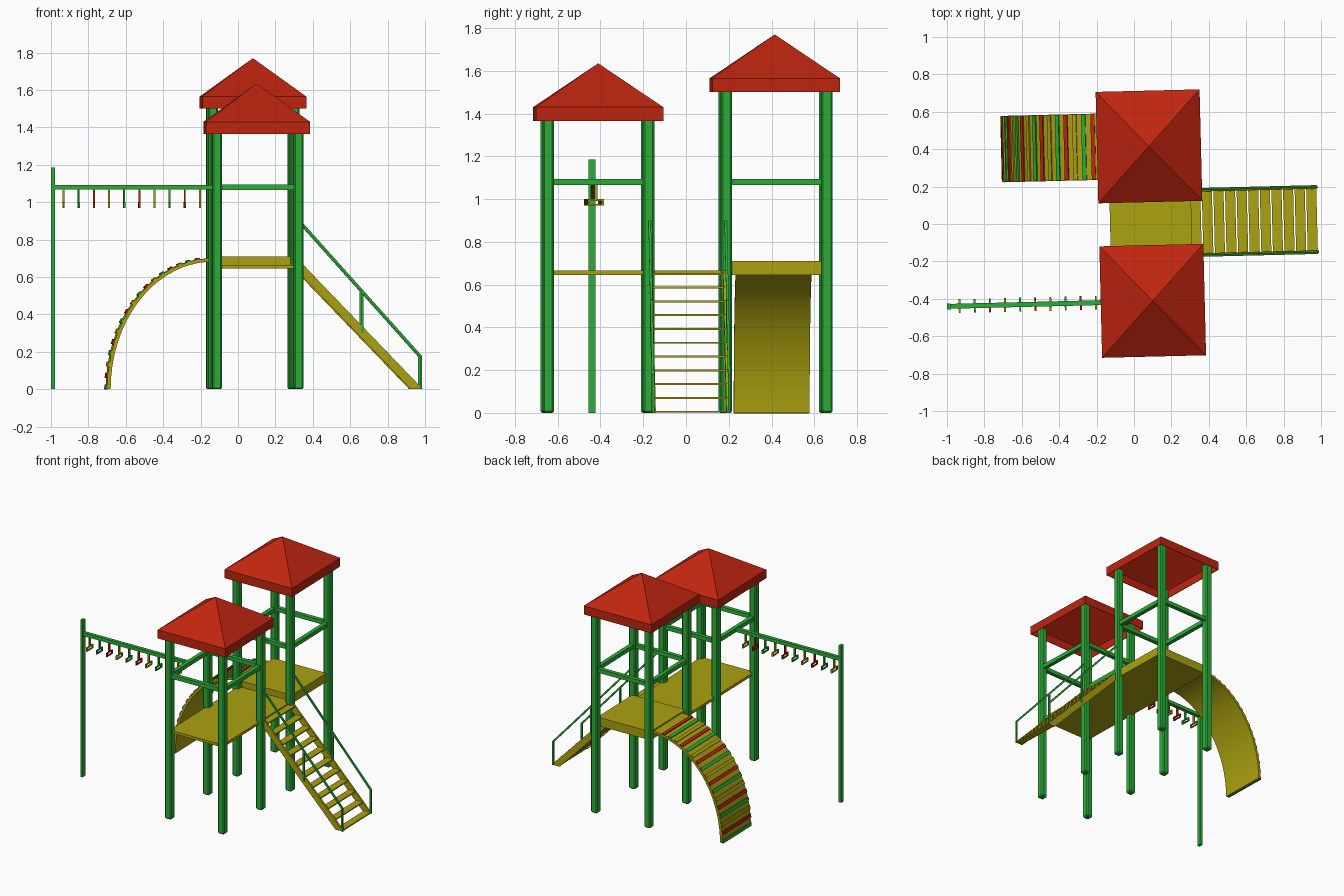
import bpy, bmesh, math
from mathutils import Matrix, Vector

if "Cube" in bpy.data.objects:
    bpy.data.objects.remove(bpy.data.objects["Cube"])

TURN = Matrix.Rotation(0.0244, 4, 'Z')   # whole set sits slightly turned


def material(name, col):
    m = bpy.data.materials.new(name)
    m.diffuse_color = (*col, 1)
    m.use_nodes = True
    m.node_tree.nodes["Principled BSDF"].inputs["Base Color"].default_value = m.diffuse_color
    return m


GREEN = material("green", (0.025, 0.42, 0.04))
RED = material("red", (0.52, 0.018, 0.005))
YELLOW = material("yellow", (0.41, 0.36, 0.005))
CYCLE = [RED, GREEN, YELLOW]


def finish(bm, name, mat):
    bmesh.ops.recalc_face_normals(bm, faces=bm.faces)
    bm.transform(TURN)
    me = bpy.data.meshes.new(name)
    bm.to_mesh(me)
    bm.free()
    me.materials.append(mat)
    ob = bpy.data.objects.new(name, me)
    bpy.context.collection.objects.link(ob)
    return ob


def add_box(bm, x0, x1, y0, y1, z0, z1):
    m = Matrix.Translation(((x0 + x1) / 2, (y0 + y1) / 2, (z0 + z1) / 2))
    m = m @ Matrix.Diagonal((x1 - x0, y1 - y0, z1 - z0, 1))
    bmesh.ops.create_cube(bm, size=1, matrix=m)


def boxes(name, mat, *dims):
    bm = bmesh.new()
    for d in dims:
        add_box(bm, *d)
    return finish(bm, name, mat)


def extrude_profile(name, mat, pts, y0, y1):
    """Prism of an x-z outline between two y values."""
    bm = bmesh.new()
    a = [bm.verts.new((x, y0, z)) for x, z in pts]
    b = [bm.verts.new((x, y1, z)) for x, z in pts]
    bm.faces.new(a)
    bm.faces.new(b)
    n = len(pts)
    for i in range(n):
        bm.faces.new((a[i], a[(i + 1) % n], b[(i + 1) % n], b[i]))
    return finish(bm, name, mat)


CX, PX, R = 0.09, 0.218, 0.026          # tower centre, post offset, post half width
YO, YI = 0.652, 0.182                   # outer and inner post rows

# Towers: posts, rails and hollow roofs
for name, s, eave in (("front", -1, 1.365), ("back", 1, 1.5)):
    for sx in (-1, 1):
        for row, y in (("outer", YO), ("inner", YI)):
            x = CX + sx * PX
            p = boxes(f"{name}_{row}_post", GREEN,
                      (x - R, x + R, s * y - R, s * y + R, 0, eave + 0.04))
            bv = p.modifiers.new("bevel", 'BEVEL')
            bv.width, bv.segments = 0.008, 1
    ya, yb = sorted((s * YO, s * YI))
    h = 0.015
    boxes(f"{name}_rails", GREEN,
          *[(CX - PX, CX + PX, y - h, y + h, 1.065, 1.095) for y in (ya, yb)],
          *[(x - h, x + h, ya, yb, 1.065, 1.095) for x in (CX - PX, CX + PX)])
    bm = bmesh.new()
    corners = [(-1, -1), (1, -1), (1, 1), (-1, 1)]
    low, high = [[bm.verts.new((CX + 0.278 * u, s * 0.413 + 0.298 * v, z)) for u, v in corners]
                 for z in (eave, eave + 0.065)]
    tip = bm.verts.new((CX, s * 0.413, eave + 0.27))
    for i in range(4):
        j = (i + 1) % 4
        bm.faces.new((low[i], low[j], high[j], high[i]))
        bm.faces.new((high[i], high[j], tip))
    roof = finish(bm, f"{name}_roof", RED)
    so = roof.modifiers.new("shell", 'SOLIDIFY')
    so.thickness = 0.006

# Floors
boxes("front_and_bridge_floor", YELLOW, (CX - 0.218, CX + 0.218, -YO, 0.2, 0.645, 0.665))
boxes("back_floor", YELLOW, (CX - 0.218, CX + 0.218, 0.2, YO - 0.02, 0.645, 0.71))

# Staircase
for s in (-1, 1):
    y = s * 0.172
    extrude_profile("stair_side", YELLOW,
                    [(0.30, 0.665), (0.345, 0.665), (0.985, 0), (0.92, 0), (0.30, 0.645)],
                    y - 0.007, y + 0.007)
    # handrail with its two uprights
    yr = s * 0.178
    extrude_profile("handrail", GREEN,
                    [(0.32, 0.915), (0.98, 0.178), (0.98, 0.16), (0.32, 0.897)],
                    yr - 0.006, yr + 0.006)
    boxes("handrail_uprights", GREEN,
          (0.968, 0.98, yr - 0.006, yr + 0.006, 0.0, 0.172),
          (0.654, 0.666, yr - 0.006, yr + 0.006, 0.30, 0.53))
treads = []
for i in range(11):
    z = 0.001 + 0.0645 * i
    x = 0.953 - 0.962 * z
    treads.append((x - 0.027, x + 0.027, -0.172, 0.172, z, z + 0.009))
boxes("treads", YELLOW, *treads)

# Arched climber: quarter ellipse sheet
AX, A, B, T = -0.128, 0.565, 0.70, 0.018
Y0, Y1 = 0.24, 0.595


def arc(t, d=0.0):
    return AX - (A - d) * math.sin(t), (B - d) * math.cos(t)


N = 28
ts = [math.pi / 2 * i / N for i in range(N + 1)]
arch = extrude_profile("arched_climber", YELLOW,
                       [arc(t) for t in ts] + [arc(t, T) for t in reversed(ts)], Y0, Y1)
for f in arch.data.polygons:
    f.use_smooth = len(f.vertices) == 4
arch.data.set_sharp_from_angle(angle=math.radians(30))

# Coloured grip slats on the climber
for i in range(17):
    t = math.pi / 2 * (0.09 + 0.9 * i / 16)
    e = 0.019
    extrude_profile("grip_slat", CYCLE[i % 3],
                    [arc(t - e, 0.003), arc(t - e, -0.008), arc(t + e, -0.008), arc(t + e, 0.003)],
                    Y0 + 0.003, Y1 - 0.003)

# Overhead bar and its end post
BY = -0.416
boxes("overhead_bar", GREEN, (-0.995, CX - PX, BY - 0.013, BY + 0.013, 1.067, 1.093))
boxes("bar_end_post", GREEN, (-1.01, -0.99, BY - 0.016, BY + 0.016, 0, 1.185))

# Hanging hand grips
for i in range(10):
    x = -0.943 + 0.081 * i
    a, b, w = x - 0.005, x + 0.005, 0.037
    boxes("hand_grip", CYCLE[(i + 2) % 3] if i % 3 == 0 else CYCLE[(1, 0)[i % 3 - 1]],
          (a, b, BY - 0.008, BY + 0.008, 0.995, 1.07),
          (a, b, BY - w, BY + w, 0.992, 1.0),
          (a, b, BY - w, BY + w, 0.97, 0.978),
          (a, b, BY - w, BY - w + 0.01, 0.97, 1.0),
          (a, b, BY + w - 0.01, BY + w, 0.97, 1.0))
